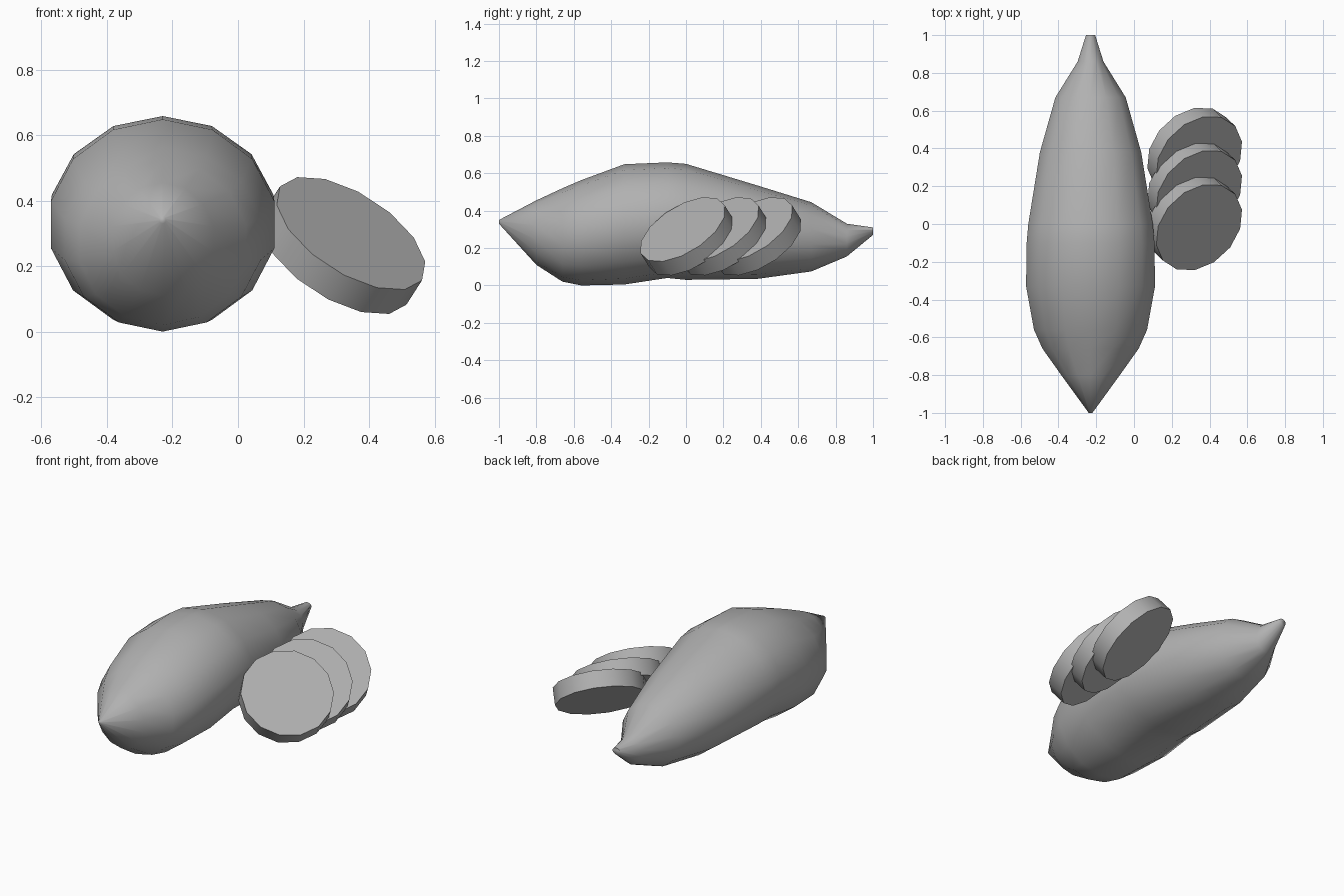
import bpy
import bmesh
import math
from mathutils import Vector

cube = bpy.data.objects.get("Cube")
if cube:
    bpy.data.objects.remove(cube, do_unlink=True)

SIDES = 14

grey = bpy.data.materials.new("plain grey")
grey.use_nodes = True
grey.diffuse_color = (0.44, 0.44, 0.44, 1)
grey.node_tree.nodes["Principled BSDF"].inputs["Base Color"].default_value = grey.diffuse_color


def loft(name, rings, angle):
    """Skin a list of vertex rings, close both ends and shade smooth."""
    bm = bmesh.new()
    loops = [[bm.verts.new(p) for p in ring] for ring in rings]
    for a, b in zip(loops, loops[1:]):
        for i in range(SIDES):
            j = (i + 1) % SIDES
            bm.faces.new((a[i], a[j], b[j], b[i]))
    bm.faces.new(loops[0])
    bm.faces.new(loops[-1])
    bmesh.ops.recalc_face_normals(bm, faces=bm.faces)
    mesh = bpy.data.meshes.new(name)
    bm.to_mesh(mesh)
    bm.free()
    mesh.materials.append(grey)
    obj = bpy.data.objects.new(name, mesh)
    bpy.context.collection.objects.link(obj)
    bpy.ops.object.select_all(action="DESELECT")
    obj.select_set(True)
    bpy.context.view_layer.objects.active = obj
    bpy.ops.object.shade_smooth_by_angle(angle=math.radians(angle))


def ring(centre, u, v):
    """Points around an ellipse with half-axes u and v."""
    turns = [2 * math.pi * i / SIDES for i in range(SIDES)]
    return [centre + u * math.cos(t) + v * math.sin(t) for t in turns]


# Root body: y position, half width, top height, bottom height
profile = [
    (-1.00, 0.010, 0.350, 0.330),
    (-0.80, 0.159, 0.455, 0.110),
    (-0.66, 0.261, 0.520, 0.020),
    (-0.56, 0.307, 0.563, 0.000),
    (-0.33, 0.350, 0.648, 0.005),
    (-0.10, 0.347, 0.658, 0.040),
    (0.00, 0.338, 0.650, 0.030),
    (0.38, 0.275, 0.535, 0.035),
    (0.67, 0.191, 0.445, 0.075),
    (0.86, 0.070, 0.330, 0.155),
    (1.00, 0.025, 0.310, 0.270),
]
body = [
    ring(Vector((-0.23, y, (top + low) / 2)), Vector((0, 0, (top - low) / 2)), Vector((w, 0, 0)))
    for y, w, top, low in profile
]
loft("root_body", body, 75)

# Three tilted round slices, overlapping in a row
normal = Vector((0.477, -0.467, 0.745)).normalized()
across = Vector((-0.1625, 0.105, 0.17))
across = (across - normal * across.dot(normal)).normalized()
along = normal.cross(across)
radius, thickness = 0.26, 0.1
for n in range(3):
    face = Vector((0.345, -0.018 + 0.18 * n, 0.30))
    back = face - normal * thickness
    loft(f"slice_{n + 1}", [ring(c, across * radius, along * radius) for c in (back, face)], 40)
